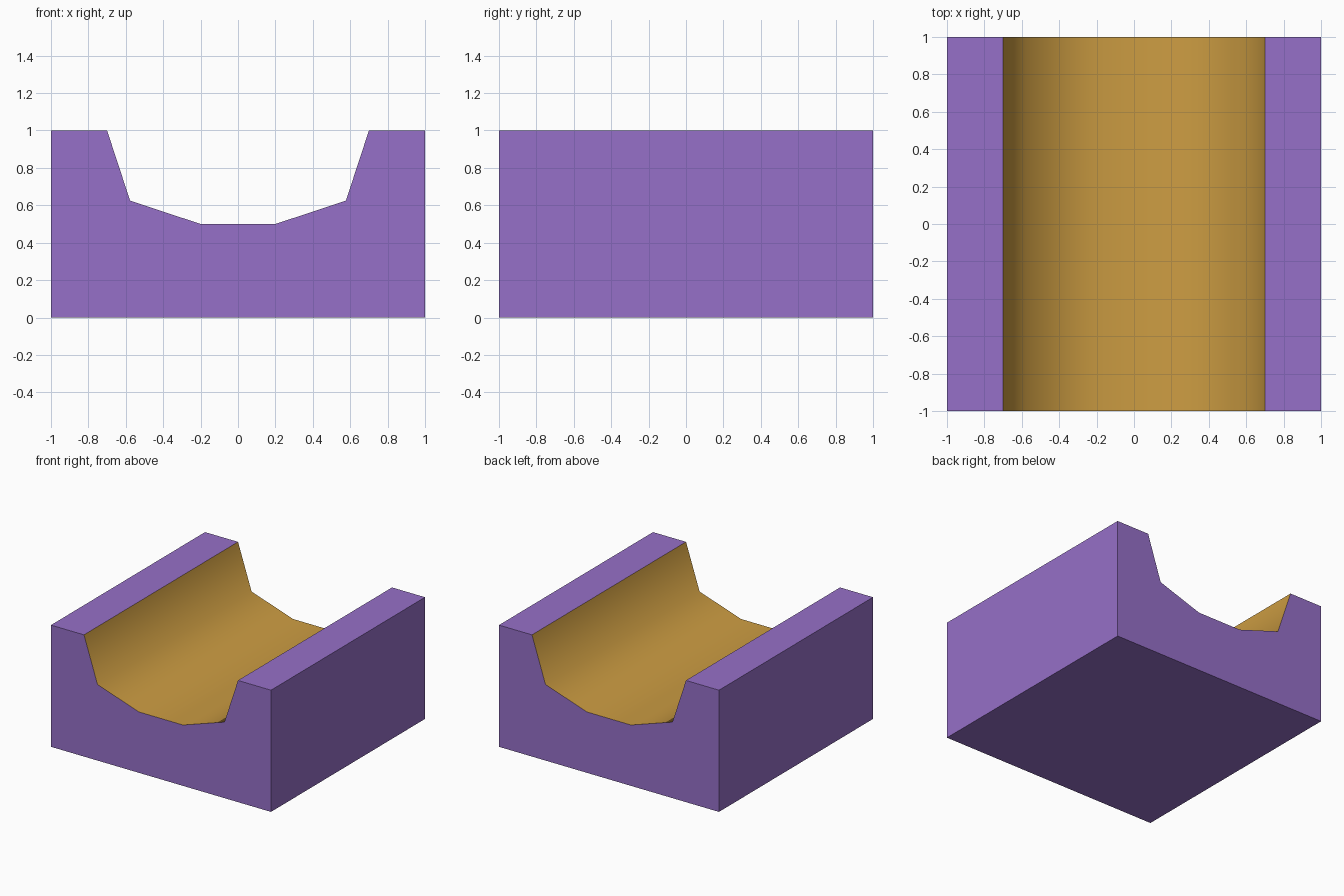
import bpy, bmesh

if "Cube" in bpy.data.objects:
    bpy.data.objects.remove(bpy.data.objects["Cube"])


def material(name, rgb):
    m = bpy.data.materials.new(name)
    m.diffuse_color = (*rgb, 1.0)
    m.use_nodes = True
    m.node_tree.nodes["Principled BSDF"].inputs["Base Color"].default_value = m.diffuse_color
    return m


# Half profile of the channel, from the middle of the floor to the rim
half = [(0.2, 0.5), (0.577, 0.625), (0.7, 1.0)]
channel = [(-x, z) for x, z in reversed(half)] + half
outline = [(-1, 0), (-1, 1)] + channel + [(1, 1), (1, 0)]

# Block with a channel: extrude the profile from front to back
bm = bmesh.new()
front = bm.faces.new([bm.verts.new((x, -1, z)) for x, z in outline])
ext = bmesh.ops.extrude_face_region(bm, geom=[front], use_keep_orig=True)
moved = [g for g in ext["geom"] if isinstance(g, bmesh.types.BMVert)]
bmesh.ops.translate(bm, vec=(0, 2, 0), verts=moved)
bmesh.ops.recalc_face_normals(bm, faces=bm.faces)

# Channel faces are gold and smooth, everything else purple and flat
for f in bm.faces:
    c = f.calc_center_median()
    inside = abs(c.y) < 0.5 and abs(c.x) < 0.69 and c.z > 0.3
    f.material_index = int(inside)
    f.smooth = inside
for e in bm.edges:
    e.smooth = all(f.material_index == 1 for f in e.link_faces)

mesh = bpy.data.meshes.new("channel_block")
bm.to_mesh(mesh)
bm.free()
mesh.materials.append(material("purple", (0.305, 0.160, 0.577)))
mesh.materials.append(material("gold", (0.610, 0.337, 0.055)))
obj = bpy.data.objects.new("channel_block", mesh)
bpy.context.collection.objects.link(obj)
